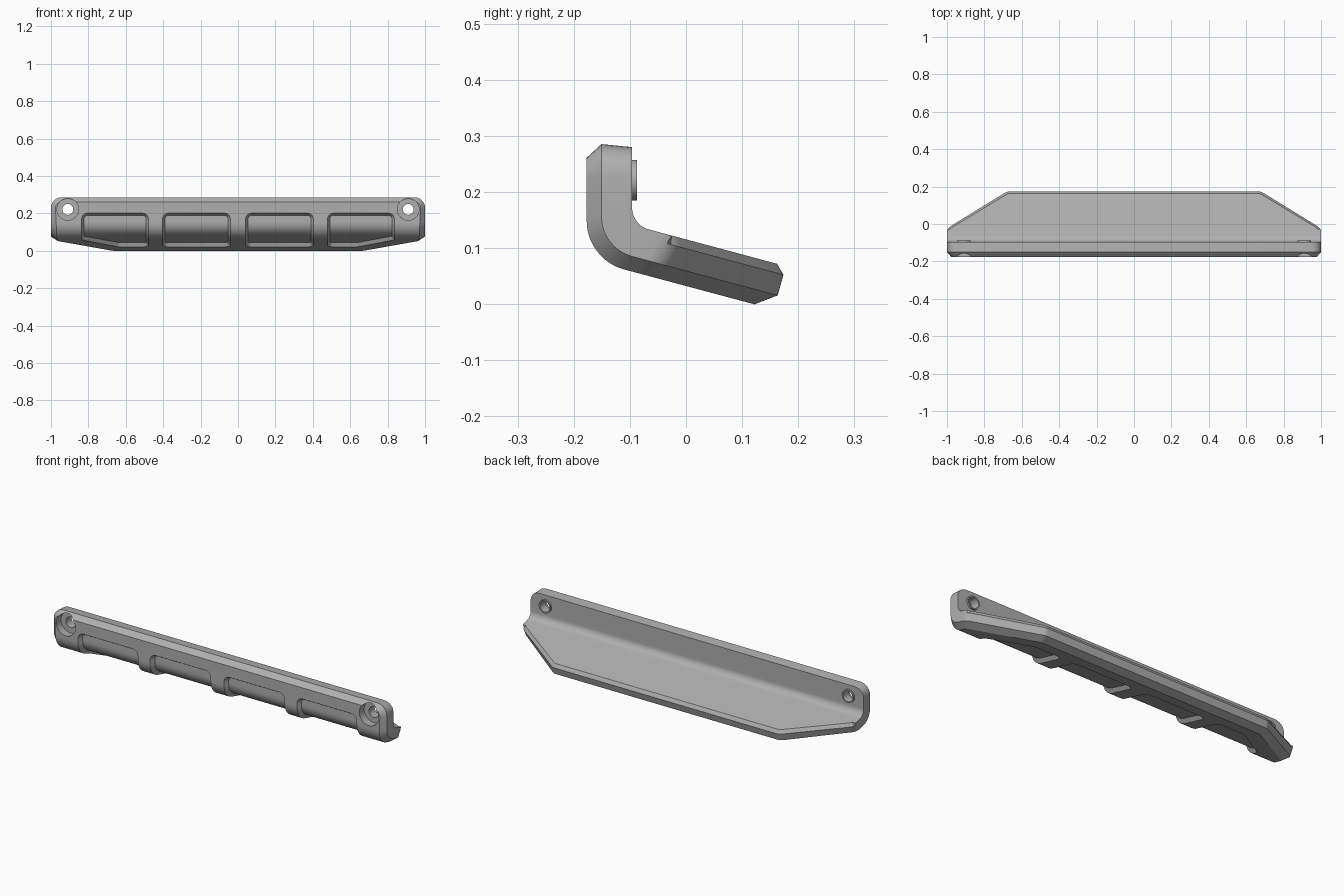
import bpy, bmesh, math
from mathutils import Vector

cube = bpy.data.objects.get("Cube")
if cube:
    bpy.data.objects.remove(cube, do_unlink=True)

THICK = 0.08
BEND = math.radians(75)
TOP, ARC, END = -0.124, 0.085, 0.35   # plate top, end of bend, tray lip (unrolled)

grey = bpy.data.materials.new("plain_grey")
grey.use_nodes = True
grey.diffuse_color = (0.43, 0.43, 0.43, 1)
grey.node_tree.nodes["Principled BSDF"].inputs["Base Color"].default_value = grey.diffuse_color


def rounded(corners, steps=6):
    """Counter-clockwise polygon from (x, y, radius) corners."""
    out = []
    n = len(corners)
    for i, (x, y, r) in enumerate(corners):
        p = Vector((x, y))
        a = (Vector(corners[i - 1][:2]) - p).normalized()
        b = (Vector(corners[(i + 1) % n][:2]) - p).normalized()
        half = a.angle(b) / 2
        centre = p + (a + b).normalized() * r / math.sin(half)
        start = p + a * r / math.tan(half) - centre
        a0 = math.atan2(start.y, start.x)
        sweep = math.pi - 2 * half
        for k in range(steps + 1):
            t = a0 + sweep * k / steps
            out.append(centre + r * Vector((math.cos(t), math.sin(t))))
    return out


def inset(poly, amount):
    """Move every point inwards by amount(point)."""
    out = []
    for i, p in enumerate(poly):
        e1 = (p - poly[i - 1]).normalized()
        e2 = (poly[(i + 1) % len(poly)] - p).normalized()
        n1, n2 = Vector((-e1.y, e1.x)), Vector((-e2.y, e2.x))
        out.append(p + (n1 + n2) * amount(p) / (1 + n1.dot(n2)))
    return out


def loft(name, rings, closed=False):
    """Skin a stack of equal rings, capped unless it closes on itself."""
    bm = bmesh.new()
    loops = [[bm.verts.new(p) for p in ring] for ring in rings]
    n = len(loops[0])
    pairs = list(zip(loops, loops[1:]))
    if closed:
        pairs.append((loops[-1], loops[0]))
    else:
        bm.faces.new(loops[0])
        bm.faces.new(loops[-1])
    for lo, hi in pairs:
        for i in range(n):
            j = (i + 1) % n
            bm.faces.new((lo[i], lo[j], hi[j], hi[i]))
    bmesh.ops.recalc_face_normals(bm, faces=bm.faces)
    mesh = bpy.data.meshes.new(name)
    bm.to_mesh(mesh)
    bm.free()
    mesh.materials.append(grey)
    ob = bpy.data.objects.new(name, mesh)
    bpy.context.collection.objects.link(ob)
    return ob


def activate(ob):
    bpy.ops.object.select_all(action='DESELECT')
    ob.select_set(True)
    bpy.context.view_layer.objects.active = ob


def cut(ob, cutter):
    cutter.hide_render = True
    mod = ob.modifiers.new("cut", 'BOOLEAN')
    mod.operation = 'DIFFERENCE'
    mod.solver = 'EXACT'
    mod.object = cutter
    activate(ob)
    bpy.ops.object.modifier_apply(modifier=mod.name)
    bpy.data.objects.remove(cutter, do_unlink=True)


def layer(poly, depth):
    return [(p.x, p.y, depth) for p in poly]


def mix(a, b, f):
    return a + (b - a) * f


def bend(co):
    """Fold the flat plate: depth runs from the outer skin to the inner skin."""
    x, s, depth = co
    f = depth / THICK
    cy, cz, r = mix(-0.087, -0.056, f), mix(0.149, 0.172, f), mix(0.09, 0.04, f)
    angle = BEND * min(max(s / ARC, 0), 1)
    y, z = cy - r * math.cos(angle), cz - r * math.sin(angle)
    if s < 0:
        z = mix(z, mix(0.288, 0.28, f), s / TOP)
    elif s > ARC:
        u = mix(0.276, 0.253, f) * (s - ARC) / (END - ARC)
        y += u * math.sin(BEND)
        z -= u * math.cos(BEND)
    return Vector((x, y, z))


# Flat plate with chamfered rim
right = [(1, TOP, 0.055), (1, 0.14, 0.05), (0.68, END, 0.05)]
outline = rounded(right + [(-x, y, r) for x, y, r in reversed(right)])
bracket = loft("bracket", [
    layer(inset(outline, lambda p: 0.024 if p.y < 0.1 else 0.034), 0),
    layer(outline, 0.026),
    layer(outline, 0.064),
    layer(inset(outline, lambda p: 0 if p.y < 0.13 else 0.017), THICK)])

# Four tapered pockets wrapping round the bend
P0, P1, R = -0.046, 0.238, 0.03
inner = [(0.04, P0, R), (0.404, P0, R), (0.404, P1, R), (0.04, P1, R)]
outer = [(0.478, P0, R), (0.837, P0, R), (0.837, 0.1, R), (0.64, P1, R), (0.478, P1, R)]
for corners in (inner, outer):
    for side in (1, -1):
        pts = [(side * x, y, r) for x, y, r in corners][::side]
        shape = rounded(pts, 4)
        cut(bracket, loft("pocket_cutter", [
            layer(inset(shape, lambda p: -0.007), -0.01),
            layer(inset(shape, lambda p: 0.014), 0.02)]))

# Slice across the bend, then fold
bm = bmesh.new()
bm.from_mesh(bracket.data)
for k in range(15):
    bmesh.ops.bisect_plane(bm, geom=bm.verts[:] + bm.edges[:] + bm.faces[:], dist=1e-6,
                           plane_co=(0, ARC * k / 14, 0), plane_no=(0, 1, 0))
for v in bm.verts:
    v.co = bend(v.co)
bmesh.ops.recalc_face_normals(bm, faces=bm.faces)
bm.to_mesh(bracket.data)
bm.free()


def circle(x, y, r, n=32):
    return [(x + r * math.cos(math.tau * i / n), y, 0.221 + r * math.sin(math.tau * i / n))
            for i in range(n)]


# Counterbored screw holes with a raised collar behind each
parts = [bracket]
for name, x in (("left", 0.91), ("right", -0.91)):
    steps = [(-0.2, 0.058), (-0.135, 0.058), (-0.135, 0.029), (0, 0.029)]
    cut(bracket, loft("hole_cutter", [circle(x, y, r) for y, r in steps]))
    tube = [(-0.1, 0.036), (-0.087, 0.036), (-0.087, 0.029), (-0.1, 0.029)]
    parts.append(loft(name + "_hole_collar", [circle(x, y, r) for y, r in tube], True))

for ob in parts:
    activate(ob)
    bpy.ops.object.shade_smooth_by_angle(angle=math.radians(25))
